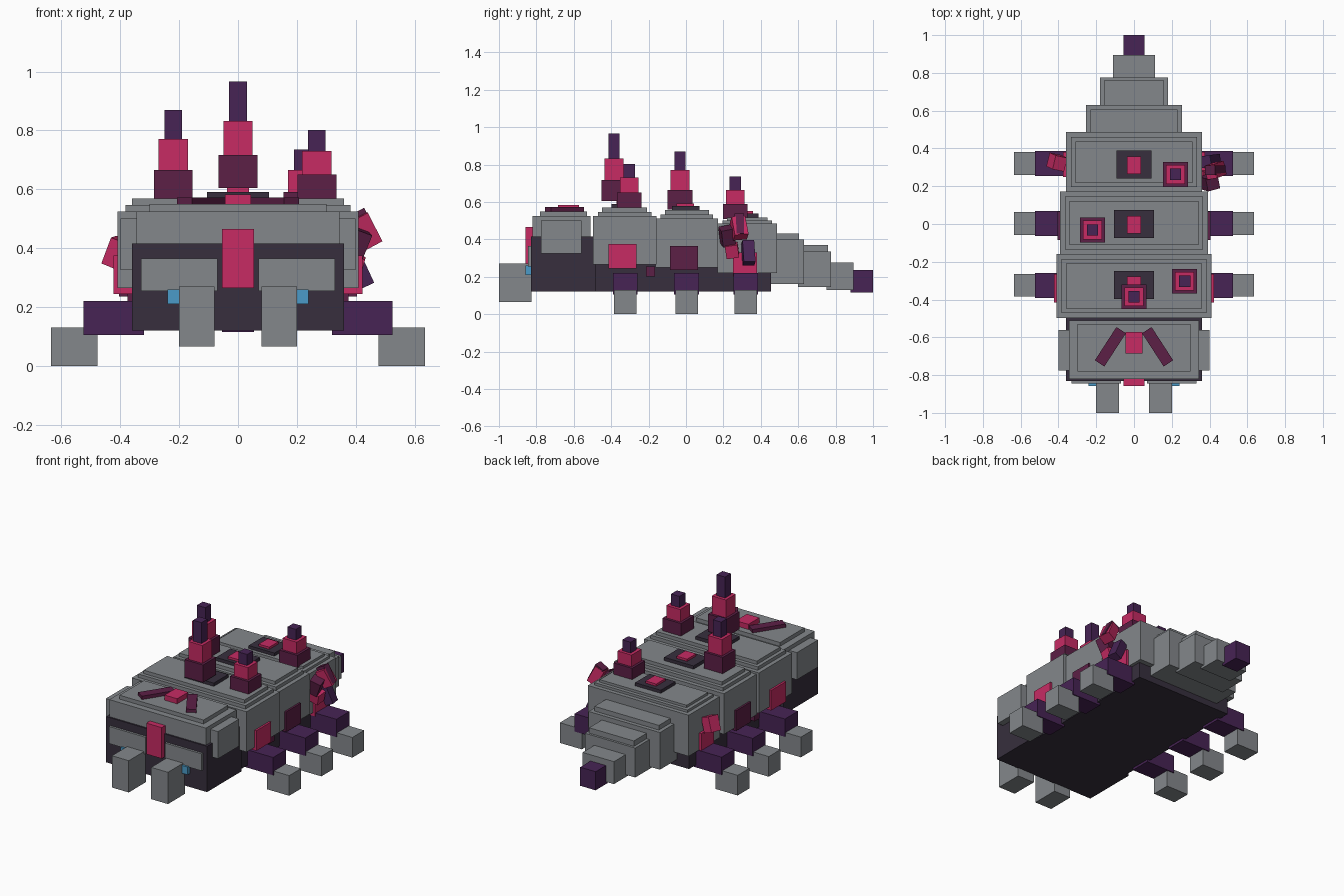
import bpy
from math import radians
from mathutils import Euler

cube = bpy.data.objects.get("Cube")
if cube:
    bpy.data.objects.remove(cube, do_unlink=True)


def material(name, rgb):
    m = bpy.data.materials.new(name)
    m.use_nodes = True
    m.diffuse_color = (*rgb, 1)
    m.node_tree.nodes["Principled BSDF"].inputs["Base Color"].default_value = (*rgb, 1)
    return m


GREY = material("stone grey", (0.23, 0.245, 0.26))
DARK = material("dark underside", (0.038, 0.028, 0.047))
PINK = material("crimson pink", (0.57, 0.024, 0.127))
MAROON = material("maroon", (0.107, 0.014, 0.061))
PURPLE = material("deep purple", (0.063, 0.017, 0.089))
BLUE = material("eye blue", (0.07, 0.33, 0.58))


def block(name, mat, x, y, z, rot=(0, 0, 0)):
    """Box between the given (low, high) ranges, turned about its centre."""
    bpy.ops.mesh.primitive_cube_add(size=1)
    ob = bpy.context.object
    ob.name = name
    ranges = (x, y, z)
    ob.location = [(a + b) / 2 for a, b in ranges]
    ob.scale = [b - a for a, b in ranges]
    ob.rotation_euler = Euler([radians(a) for a in rot])
    ob.data.materials.append(mat)
    return ob


def pair(name, mat, x, y, z, rot=(0, 0, 0)):
    """The same block on the left and the right."""
    block("left_" + name, mat, x, y, z, rot)
    block("right_" + name, mat, (-x[1], -x[0]), y, z, (rot[0], -rot[1], -rot[2]))


def mid(name, mat, half, y, z):
    return block(name, mat, (-half, half), y, z)


# Underside and head
mid("head_lower", DARK, 0.36, (-0.83, -0.48), (0.12, 0.415))
mid("belly", DARK, 0.34, (-0.5, 0.455), (0.12, 0.4))
mid("head_shell", GREY, 0.345, (-0.82, -0.51), (0.4, 0.525))
mid("head_shell_top", GREY, 0.3, (-0.78, -0.53), (0.5, 0.55))
pair("cheek", GREY, (0.33, 0.4), (-0.775, -0.56), (0.325, 0.5))

# Face
mid("nose_stripe", PINK, 0.055, (-0.857, -0.8), (0.265, 0.465))
pair("brow_plate", GREY, (0.07, 0.33), (-0.845, -0.8), (0.255, 0.365))
pair("eye", BLUE, (0.17, 0.24), (-0.858, -0.8), (0.21, 0.26))
pair("mandible", GREY, (0.08, 0.2), (-1.0, -0.825), (0.065, 0.27))

# Crest on the head
mid("crest_centre", PINK, 0.045, (-0.685, -0.572), (0.54, 0.583))
pair("crest_bar", MAROON, (0.095, 0.155), (-0.755, -0.545), (0.54, 0.572), (0, 0, 33))

# Shell segments: name, half width, y range, bottom, top, tier height
segments = [
    ("front", 0.41, (-0.498, -0.158), 0.265, 0.525, 0.022),
    ("middle", 0.392, (-0.162, 0.172), 0.25, 0.512, 0.022),
    ("rear", 0.36, (0.168, 0.487), 0.22, 0.485, 0.016),
]
for name, half, (y0, y1), low, high, step in segments:
    mid(name + "_shell", GREY, half, (y0, y1), (low, high))
    for i, inset in enumerate((0.027, 0.05)):
        mid(f"{name}_shell_tier_{i + 1}", GREY, half - inset,
            (y0 + inset, y1 - inset), (high - 0.02, high + step * (i + 1)))

# Tail, tapering in steps
mid("tail_1", GREY, 0.255, (0.4, 0.63), (0.16, 0.4))
mid("tail_1_top", GREY, 0.23, (0.4, 0.605), (0.38, 0.43))
mid("tail_2", GREY, 0.18, (0.6, 0.775), (0.145, 0.335))
mid("tail_2_top", GREY, 0.16, (0.6, 0.76), (0.32, 0.37))
mid("tail_3", GREY, 0.112, (0.75, 0.895), (0.13, 0.275))
mid("tail_tip", PURPLE, 0.055, (0.88, 1.0), (0.115, 0.235))

# Legs and feet
for place, y in (("front", -0.325), ("middle", 0.003), ("rear", 0.32)):
    pair(place + "_leg", PURPLE, (0.32, 0.525), (y - 0.066, y + 0.066), (0.105, 0.22))
    pair(place + "_foot", GREY, (0.478, 0.635), (y - 0.06, y + 0.06), (0, 0.13))

# Coloured panels on the flanks
pair("front_flank_panel", PINK, (0.33, 0.423), (-0.415, -0.265), (0.245, 0.375))
pair("middle_flank_panel", MAROON, (0.33, 0.404), (-0.085, 0.065), (0.235, 0.365))
pair("rear_flank_panel", PINK, (0.33, 0.375), (0.25, 0.38), (0.2, 0.33))
pair("flank_stud", MAROON, (0.33, 0.375), (-0.215, -0.165), (0.2, 0.255))

# Plates along the spine
for place, y, half, z in (("front", -0.322, 0.105, 0.568),
                          ("middle", 0, 0.105, 0.555),
                          ("rear", 0.315, 0.092, 0.515)):
    mid(place + "_spine_plate", DARK, half, (y - 0.075, y + 0.073), (z - 0.02, z + 0.022))
    mid(place + "_spine_gem", PINK, 0.038, (y - 0.05, y + 0.043), (z, z + 0.036))


# Stepped spikes: position, then the four level heights
def spike(name, x, y, levels):
    parts = ((0.066, MAROON), (0.05, PINK), (0.03, PURPLE))
    for i, (half, mat) in enumerate(parts):
        block(f"{name}_spike_{i + 1}", mat, (x - half, x + half),
              (y - half, y + half), (levels[i], levels[i + 1]))


spike("front_centre", 0, -0.385, (0.604, 0.717, 0.832, 0.967))
spike("front_left", 0.268, -0.303, (0.55, 0.65, 0.73, 0.802))
spike("middle_right", -0.22, -0.032, (0.56, 0.665, 0.77, 0.87))
spike("rear_left", 0.22, 0.263, (0.51, 0.59, 0.665, 0.735))

# Tilted crystals on the rear flanks
block("left_crystal_top", PINK, (0.4, 0.462), (0.247, 0.322), (0.405, 0.515), (5, -28, 10))
block("left_crystal_back", MAROON, (0.4, 0.46), (0.26, 0.31), (0.41, 0.53), (0, -28, 0))
block("left_crystal_front", MAROON, (0.365, 0.435), (0.185, 0.255), (0.37, 0.465), (12, 20, 15))
block("left_crystal_low", PINK, (0.36, 0.425), (0.212, 0.28), (0.305, 0.375), (8, 15, 0))
block("left_crystal_tip", PURPLE, (0.38, 0.435), (0.302, 0.365), (0.265, 0.39), (0, -25, 8))
block("right_crystal", PINK, (-0.442, -0.375), (0.29, 0.365), (0.335, 0.43), (5, 22, -12))
